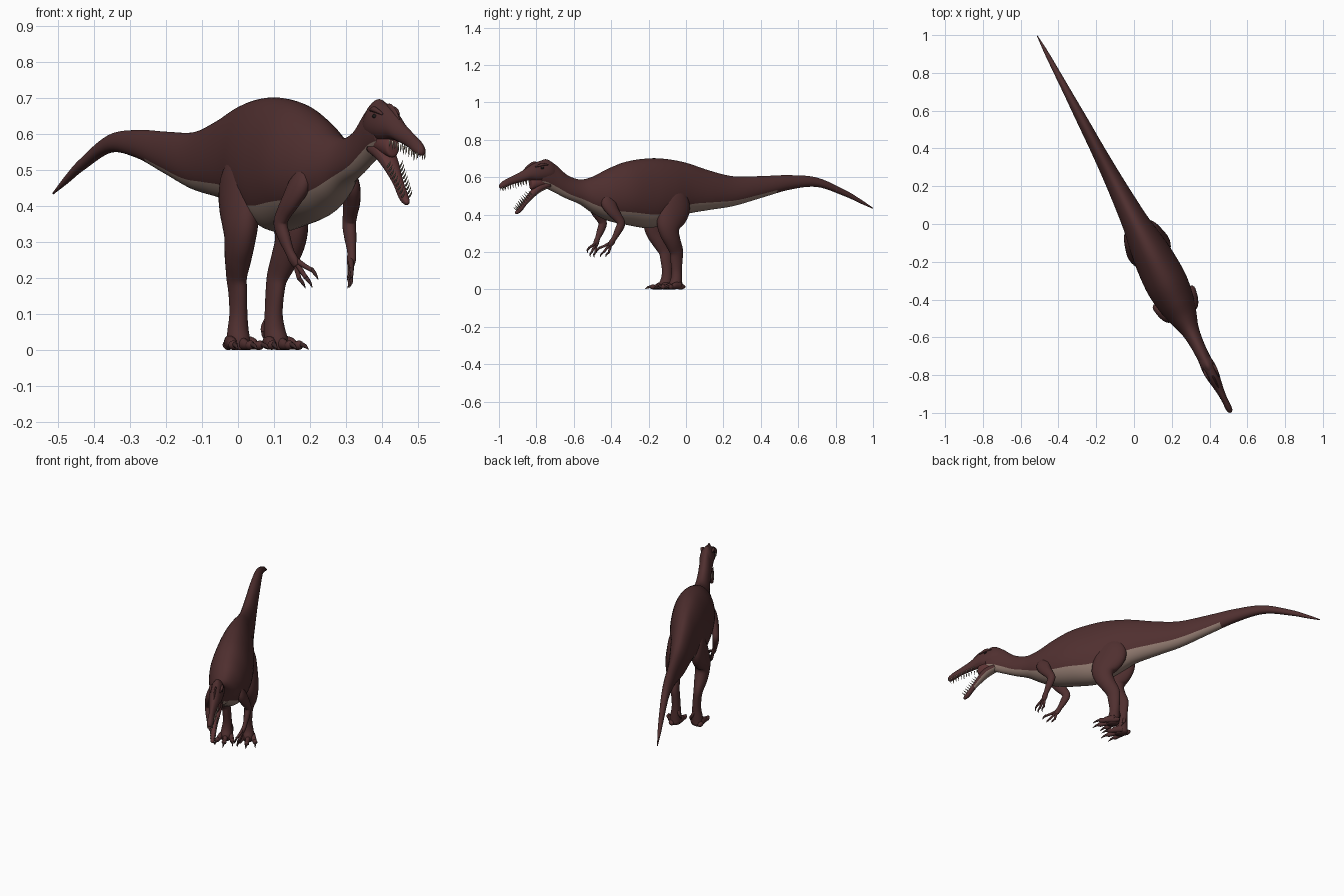
import bpy, bmesh, math
from mathutils import Vector, Matrix

K = 1.122                                   # length along the body per unit of y
ROT = Matrix.Rotation(math.radians(27.2), 3, 'Z')


def material(name, r, g, b):
    m = bpy.data.materials.new(name)
    m.diffuse_color = (r, g, b, 1)
    return m


SKIN = material("maroon skin", .080, .029, .029)
BELLY = material("pale belly", .290, .200, .165)
MOUTH = material("mouth red", .110, .035, .035)
TOOTH = material("ivory teeth", .45, .38, .30)
CLAW = material("dark claw", .050, .022, .022)
EYE = material("dark eye", .012, .010, .010)
MATS = [SKIN, BELLY, MOUTH, TOOTH, CLAW, EYE]


def place(p):
    """Body frame (x left, -y forward) to world: slight bow, then turned."""
    p = Vector((p.x + .010 * (1 - (p.y / 1.122) ** 2), p.y, p.z))
    return ROT @ p


def smooth(pts, steps):
    """Catmull-Rom through tuples of any size."""
    out = []
    for i in range(len(pts) - 1):
        p0, p1, p2 = pts[max(i - 1, 0)], pts[i], pts[i + 1]
        p3 = pts[min(i + 2, len(pts) - 1)]
        for k in range(steps):
            t = k / steps
            out.append([.5 * (2 * b + (c - a) * t + (2 * a - 5 * b + 4 * c - d) * t * t
                              + (3 * b - a - 3 * c + d) * t ** 3)
                        for a, b, c, d in zip(p0, p1, p2, p3)])
    out.append(list(pts[-1]))
    return out


def tube(bm, pts, mat=0, side=1, n=16, steps=4, paint=None, fixed=False, egg=0):
    """Loft ellipses along stations (forward, left, z, half width, half depth)."""
    st = smooth(pts, steps)
    cen = [Vector((side * s[1], -s[0], s[2])) for s in st]
    rings = []
    for i, s in enumerate(st):
        tan = (cen[min(i + 1, len(st) - 1)] - cen[max(i - 1, 0)]).normalized()
        if fixed:
            tan = Vector((0, -1, 0))
        sx = Vector((1, 0, 0))
        sx = (sx - tan * sx.dot(tan)).normalized()
        up = tan.cross(sx)
        ring = []
        for j in range(n):
            a = 2 * math.pi * j / n
            c, sn = math.cos(a), math.sin(a)
            ring.append(bm.verts.new(place(cen[i] + sx * c * max(s[3], .0004) * (1 - egg * sn)
                                           + up * sn * max(s[4], .0004))))
        rings.append(ring)
    for i in range(len(rings) - 1):
        for j in range(n):
            q = (j + 1) % n
            f = bm.faces.new((rings[i][j], rings[i][q], rings[i + 1][q], rings[i + 1][j]))
            f.material_index = paint(math.sin(2 * math.pi * (j + .5) / n), -cen[i].y) if paint else mat
    for ring in (rings[0], rings[-1]):
        bm.faces.new(ring).material_index = mat


def finish(name, bm):
    bmesh.ops.recalc_face_normals(bm, faces=bm.faces)
    for f in bm.faces:
        f.smooth = True
    me = bpy.data.meshes.new(name)
    bm.to_mesh(me)
    bm.free()
    for m in MATS:
        me.materials.append(m)
    ob = bpy.data.objects.new(name, me)
    bpy.context.collection.objects.link(ob)
    return ob


def profile(rows):
    """Side-view rows (y, top z, bottom z, half width) to stations."""
    return [(-y * K, 0, (t + b) / 2, w, (t - b) / 2) for y, t, b, w in rows]


# Tail, trunk, neck and back of head, with a pale underside
bm = bmesh.new()
tube(bm, profile([
    (1.0, .438, .432, .002), (.93, .485, .462, .009), (.85, .532, .498, .014),
    (.7, .598, .548, .021), (.55, .611, .533, .029), (.4, .606, .490, .036),
    (.25, .605, .446, .046), (.12, .636, .425, .058), (0, .676, .403, .072),
    (-.1, .696, .360, .092), (-.2, .701, .328, .106), (-.32, .684, .345, .112),
    (-.42, .645, .368, .098), (-.5, .604, .408, .074), (-.57, .588, .455, .048),
    (-.64, .612, .485, .037), (-.7, .665, .515, .034), (-.75, .696, .540, .035),
    (-.785, .685, .555, .032)]),
    n=48, steps=6, fixed=True, egg=.12,
    paint=lambda s, a: 1 if s < -.62 and a > -.55 else 0)
finish("body", bm)

# Upper skull and snout
bm = bmesh.new()
tube(bm, profile([
    (-.69, .65, .59, .02), (-.74, .692, .580, .036), (-.80, .682, .578, .036),
    (-.84, .662, .584, .029), (-.88, .633, .576, .022), (-.93, .607, .562, .016),
    (-.97, .586, .545, .017), (-.992, .570, .540, .013), (-1.0, .558, .546, .004)]),
    n=28, fixed=True, egg=.2, paint=lambda s, a: 2 if s < -.8 and a > .86 else 0)
# low crest on the snout
tube(bm, profile([(-.79, .680, .66, .003), (-.82, .684, .65, .006),
                  (-.85, .664, .64, .005), (-.87, .642, .625, .002)]), n=10, fixed=True)
for s in (1, -1):                           # brow ridges
    tube(bm, [(.845, .026, .665, .003, .003), (.88, .031, .668, .008, .008),
              (.92, .026, .655, .003, .003)], side=s, n=10)
finish("skull", bm)

# Lower jaw, hinged open
bm = bmesh.new()
tube(bm, [(.83, 0, .560, .030, .018), (.88, 0, .545, .031, .022), (.92, 0, .515, .025, .019),
          (.965, 0, .468, .016, .013), (1.0, 0, .427, .014, .013), (1.02, 0, .410, .009, .009),
          (1.025, 0, .405, .003, .003)], n=24,
     paint=lambda s, a: 2 if s > .6 else (1 if s < -.5 and a < .96 else 0))
finish("lower_jaw", bm)

# Mouth lining at the jaw corner
bm = bmesh.new()
tube(bm, profile([(-.76, .60, .55, .025), (-.80, .60, .54, .027), (-.83, .592, .535, .021),
                  (-.835, .58, .545, .01)]), mat=2, n=20, fixed=True)
finish("mouth_lining", bm)

# Teeth in both jaws
bm = bmesh.new()
for s in (1, -1):
    for i in range(11):
        t = i / 10
        a, w, z = .955 + .155 * t, .020 - .008 * t, .579 - .036 * t
        h = .014 + .006 * (i % 2)
        tube(bm, [(a, w, z + .006, .003, .003), (a, w, z - h * .5, .002, .002),
                  (a - .003, w, z - h, .0004, .0004)], mat=3, side=s, n=6, steps=1)
    for i in range(9):
        t = i / 8
        a, w, z = .94 + .075 * t, .019 - .008 * t, .508 - .083 * t
        tube(bm, [(a, w, z, .003, .003), (a + .012, w, z + .010, .002, .002),
                  (a + .018, w, z + .019, .0004, .0004)], mat=3, side=s, n=6, steps=1)
finish("teeth", bm)

# Eyes
bm = bmesh.new()
for s in (1, -1):
    tube(bm, [(.872, .031, .649, .001, .001), (.876, .031, .649, .005, .005),
              (.882, .031, .649, .006, .006), (.888, .030, .648, .005, .005),
              (.892, .030, .648, .001, .001)], mat=5, side=s, n=12)
finish("eyes", bm)


def digit(bm, side, pts, claw):
    """Fleshy finger or toe followed by a curved claw."""
    tube(bm, pts, side=side, n=12)
    tube(bm, claw, mat=4, side=side, n=8)


for s, label in ((1, "left"), (-1, "right")):
    # Hind leg: thigh, shin and metatarsus
    bm = bmesh.new()
    tube(bm, [(.09, .045, .560, .015, .030), (.10, .056, .500, .038, .075),
              (.112, .064, .430, .044, .094), (.145, .077, .355, .043, .074),
              (.145, .079, .305, .039, .056), (.122, .073, .255, .035, .045),
              (.096, .064, .205, .026, .039), (.092, .058, .160, .023, .035),
              (.090, .055, .100, .024, .029), (.092, .057, .055, .029, .031),
              (.098, .059, .022, .032, .038), (.098, .059, .002, .026, .034)],
         side=s, n=28)
    finish(label + "_leg", bm)

    # Foot: three spread toes and a raised inner toe
    bm = bmesh.new()
    for dx, reach in ((-.040, .165), (.002, .188), (.044, .165)):
        x0, x1 = .059 + dx * .45, .059 + dx
        m = (x0 + x1) / 2
        digit(bm, s, [(.08, x0, .022, .015, .020), (.12, m, .019, .014, .018),
                      (reach - .028, m * .4 + x1 * .6, .013, .011, .012),
                      (reach - .012, x1, .014, .013, .013), (reach, x1, .012, .006, .007)],
              [(reach - .008, x1, .016, .007, .008), (reach + .012, x1 + dx * .1, .012, .005, .006),
               (reach + .032, x1 + dx * .15, .002, .001, .001)])
    digit(bm, s, [(.075, .045, .085, .010, .010), (.070, .035, .065, .008, .009),
                  (.074, .030, .050, .006, .006)],
          [(.073, .031, .053, .005, .005), (.078, .028, .042, .004, .004),
           (.088, .028, .030, .001, .001)])
    # outer heel pad
    tube(bm, [(.052, .073, .014, .008, .008), (.072, .078, .015, .015, .015),
              (.10, .082, .014, .010, .012)], side=s, n=12)
    finish(label + "_foot", bm)

    # Arm: shoulder, elbow and wrist
    bm = bmesh.new()
    tube(bm, [(.500, .055, .510, .018, .025), (.510, .075, .465, .026, .042),
              (.492, .093, .420, .023, .034), (.462, .104, .378, .019, .025),
              (.450, .107, .350, .018, .023), (.466, .103, .312, .016, .020),
              (.485, .097, .275, .012, .014), (.498, .090, .250, .012, .016),
              (.506, .084, .234, .009, .012)], side=s, n=20)
    # fingers
    for fa, ft, fz in ((.555, .062, .222), (.535, .070, .200), (.508, .078, .198)):
        mid = ((.498 + fa) / 2, (.088 + ft) / 2, (.250 + fz) / 2)
        digit(bm, s, [(.496, .088, .255, .008, .008), (*mid, .007, .007),
                      (fa, ft, fz, .006, .006)],
              [(fa - .003, ft, fz + .003, .006, .006), (fa + .012, ft - .005, fz - .012, .004, .005),
               (fa + .014, ft - .012, fz - .026, .001, .001)])
    finish(label + "_arm", bm)
